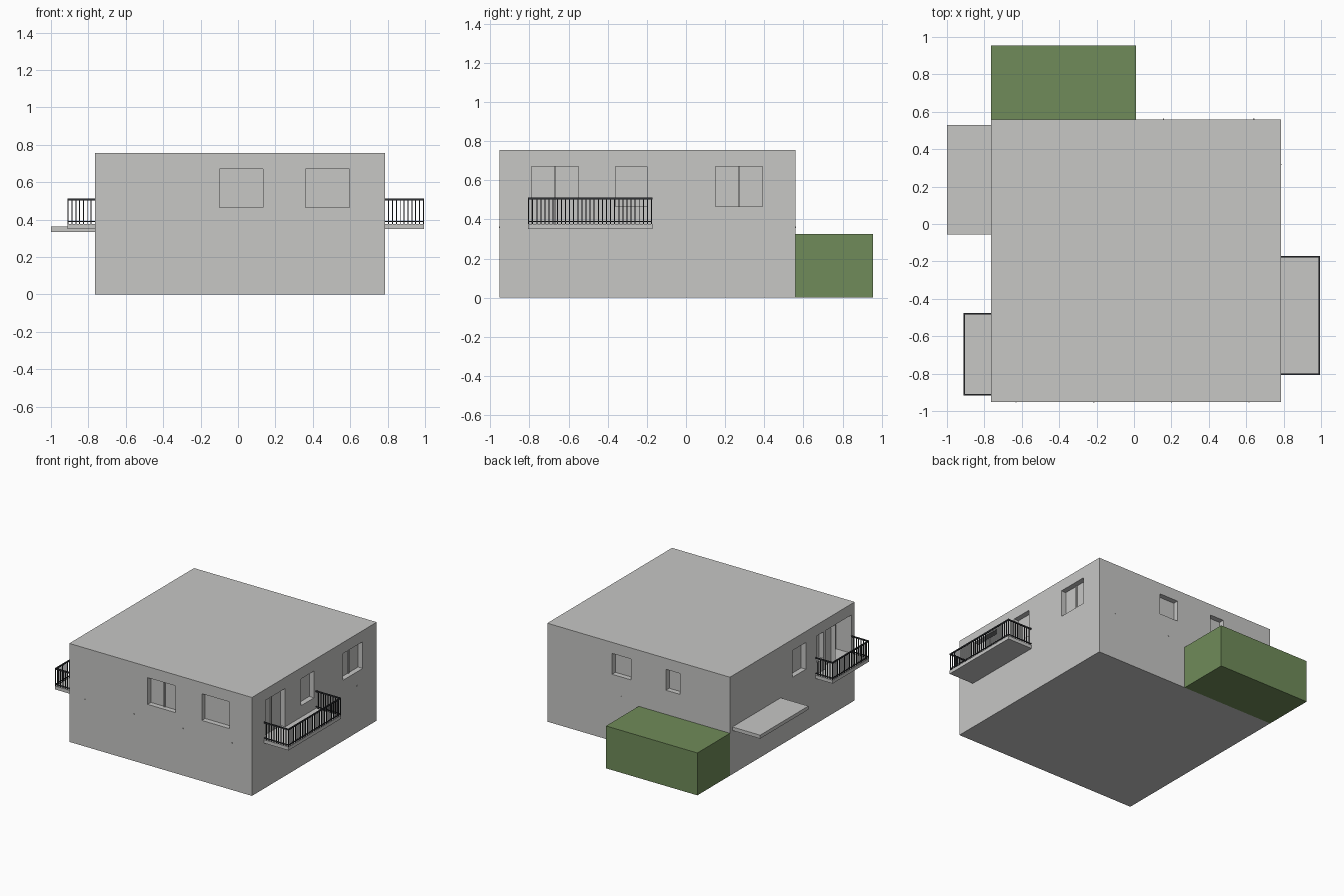
import bpy, bmesh
from mathutils import Vector

if "Cube" in bpy.data.objects:
    bpy.data.objects.remove(bpy.data.objects["Cube"])


def material(name, rgb):
    m = bpy.data.materials.new(name)
    m.diffuse_color = (*rgb, 1)
    m.use_nodes = True
    m.node_tree.nodes["Principled BSDF"].inputs["Base Color"].default_value = m.diffuse_color
    return m


PLASTER = material("pale_grey", (0.57, 0.57, 0.56))
GREEN = material("moss_green", (0.16, 0.26, 0.10))
METAL = material("dark_metal", (0.03, 0.032, 0.036))


def boxes(name, spans, mat):
    """One object made of boxes, each given as x0, x1, y0, y1, z0, z1."""
    bm = bmesh.new()
    for x0, x1, y0, y1, z0, z1 in spans:
        verts = bmesh.ops.create_cube(bm, size=1)["verts"]
        size = Vector((x1 - x0, y1 - y0, z1 - z0))
        mid = Vector((x0 + x1, y0 + y1, z0 + z1)) / 2
        for v in verts:
            v.co = Vector(a * b for a, b in zip(v.co, size)) + mid
    mesh = bpy.data.meshes.new(name)
    bm.to_mesh(mesh)
    bm.free()
    mesh.materials.append(mat)
    ob = bpy.data.objects.new(name, mesh)
    bpy.context.collection.objects.link(ob)
    return ob


# House block
X0, X1, Y0, Y1, H = -0.765, 0.785, -0.952, 0.56, 0.755
house = boxes("house_block", [(X0, X1, Y0, Y1, 0, H)], PLASTER)


def on_wall(side, a, b, z0, z1, inner, outer):
    """Box on a wall; inner and outer are distances from its face."""
    return {"front": (a, b, Y0 - outer, Y0 + inner, z0, z1),
            "back": (a, b, Y1 - inner, Y1 + outer, z0, z1),
            "left": (X0 - outer, X0 + inner, a, b, z0, z1),
            "right": (X1 - inner, X1 + outer, a, b, z0, z1)}[side]


# Openings: wall, start, end, bottom, top, depth, mullion
D = 0.04
openings = [
    ("front", -0.10, 0.135, 0.465, 0.67, D, True),
    ("front", 0.36, 0.595, 0.465, 0.67, D, False),
    ("right", -0.79, -0.55, 0.376, 0.67, D, True),
    ("right", -0.36, -0.20, 0.465, 0.67, D, False),
    ("right", 0.15, 0.39, 0.465, 0.67, D, True),
    ("back", 0.075, 0.235, 0.51, 0.67, D, False),
    ("back", -0.34, -0.222, 0.51, 0.67, D, False),
    ("left", -0.36, -0.20, 0.465, 0.67, D, False),
    ("left", -0.575, -0.49, 0.465, 0.67, D, False),
    ("left", -0.72, -0.60, 0.376, 0.67, D, False),
    ("left", -0.912, -0.722, 0.376, 0.67, 0.13, False),
]
cutter = boxes("opening_cutter",
               [on_wall(s, a, b, z0, z1, d, 0.05) for s, a, b, z0, z1, d, _ in openings],
               PLASTER)
cutter.hide_render = True
cut = house.modifiers.new("openings", "BOOLEAN")
cut.object = cutter
cut.operation = "DIFFERENCE"
cut.solver = "EXACT"
bpy.context.view_layer.objects.active = house
bpy.ops.object.modifier_apply(modifier=cut.name)
bpy.data.objects.remove(cutter)

# Thin centre strips in the double windows
boxes("window_mullions",
      [on_wall(s, (a + b) / 2 - 0.005, (a + b) / 2 + 0.005, z0, z1, d, -d + 0.008)
       for s, a, b, z0, z1, d, double in openings if double], PLASTER)

# Small wall studs at floor level
studs = [("front", x) for x in (-0.63, -0.215, 0.2, 0.615)]
studs += [("right", 0.318), ("back", 0.64), ("back", 0.158)]
boxes("wall_studs", [on_wall(s, c - 0.003, c + 0.003, 0.357, 0.363, 0.002, 0.003)
                     for s, c in studs], PLASTER)

# Green annex and entrance canopy
boxes("green_annex", [(X0, 0.01, Y1, 0.955, 0, 0.325)], GREEN)
boxes("entrance_canopy", [(-1.0, X0, -0.055, 0.53, 0.335, 0.362)], PLASTER)


def balcony(name, wall, edge, y0, y1):
    """Slab with a railing on its three open sides."""
    boxes(name + "_slab", [(min(wall, edge), max(wall, edge), y0, y1, 0.35, 0.376)], PLASTER)
    s = 1 if edge > wall else -1
    t = 0.004
    e = edge - s * t
    ya, yb = y0 + t, y1 - t
    parts = []
    # Top and bottom rails
    for z, h, r in ((0.502, 0.01, t), (0.386, 0.006, 0.003)):
        parts.append((e - r, e + r, ya - r, yb + r, z, z + h))
        for y in (ya, yb):
            parts.append((min(wall, e), max(wall, e), y - r, y + r, z, z + h))
    # Upright bars
    spots = []
    n = round((yb - ya) / 0.021)
    spots += [(e, ya + (yb - ya) * i / n) for i in range(n + 1)]
    m = round(abs(e - wall) / 0.021)
    spots += [(wall + (e - wall) * i / m, y) for i in range(1, m) for y in (ya, yb)]
    r = 0.0025
    parts += [(x - r, x + r, y - r, y + r, 0.376, 0.504) for x, y in spots]
    boxes(name + "_railing", parts, METAL)


balcony("right_balcony", X1, 0.995, -0.808, -0.172)
balcony("left_balcony", X0, -0.912, -0.917, -0.475)
